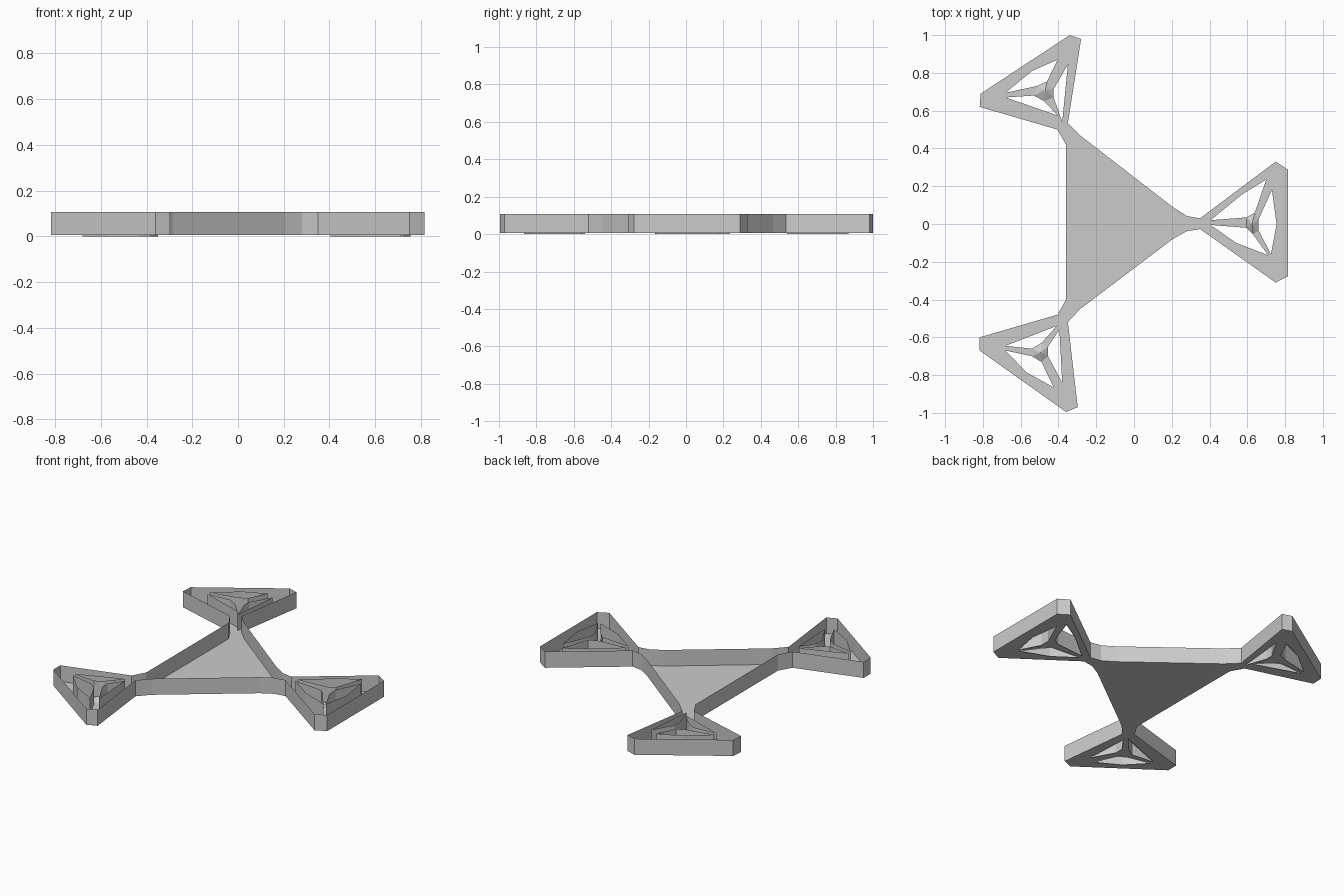
import bpy, bmesh
from mathutils import Vector

if "Cube" in bpy.data.objects:
    bpy.data.objects.remove(bpy.data.objects["Cube"])

FLOOR, TOP = 0.006, 0.107

# Outer outline, counter-clockwise from the right-hand neck
outline = [(.35, .03), (.75, .33), (.815, .288), (.815, -.277), (.75, -.31), (.35, -.027),
           (.28, -.038), (.205, -.08), (-.285, -.45), (-.35, -.52), (-.298, -.97),
           (-.36, -.995), (-.817, -.67), (-.817, -.60), (-.405, -.48), (-.36, -.40),
           (-.36, .42), (-.405, .50), (-.817, .62), (-.812, .69), (-.34, 1.0),
           (-.28, .98), (-.35, .535), (-.28, .465), (.205, .09), (.28, .042)]
# Three openings per pod: hub centre first, then the openings
pods = {
    "right_pod": ((.625, 0), [
        [(.405, .02), (.57, .155), (.70, .235), (.64, .06), (.595, .035)],
        [(.405, -.005), (.54, -.10), (.71, -.165), (.63, -.055), (.595, -.02)],
        [(.73, .18), (.755, 0), (.725, -.16), (.66, -.035), (.66, .025)]]),
    "rear_pod": ((-.47, .71), [
        [(-.68, .695), (-.54, .81), (-.405, .87), (-.46, .755), (-.515, .73)],
        [(-.35, .845), (-.38, .54), (-.425, .67), (-.425, .715)],
        [(-.68, .67), (-.53, .68), (-.475, .65), (-.405, .575)]]),
    "front_pod": ((-.495, -.68), [
        [(-.68, -.67), (-.57, -.785), (-.425, -.865), (-.49, -.73), (-.54, -.70)],
        [(-.395, -.56), (-.38, -.84), (-.455, -.70), (-.455, -.65)],
        [(-.68, -.645), (-.54, -.66), (-.49, -.63), (-.41, -.54)]]),
}


def finish(bm, name):
    mesh = bpy.data.meshes.new(name)
    bm.to_mesh(mesh)
    bm.free()
    ob = bpy.data.objects.new(name, mesh)
    bpy.context.collection.objects.link(ob)
    return ob


def loop_edges(bm, pts, z):
    vs = [bm.verts.new((x, y, z)) for x, y in pts]
    return [bm.edges.new((a, b)) for a, b in zip(vs, vs[1:] + vs[:1])]


def wall(name, loops, z0, z1):
    """Thin upright sheets along closed outlines."""
    bm = bmesh.new()
    edges = [e for pts in loops for e in loop_edges(bm, pts, z0)]
    res = bmesh.ops.extrude_edge_only(bm, edges=edges)
    verts = [g for g in res["geom"] if isinstance(g, bmesh.types.BMVert)]
    bmesh.ops.translate(bm, verts=verts, vec=(0, 0, z1 - z0))
    bmesh.ops.recalc_face_normals(bm, faces=bm.faces)
    return finish(bm, name)


# Floor plate with the openings left out
bm = bmesh.new()
edges = loop_edges(bm, outline, FLOOR)
for centre, holes in pods.values():
    for pts in holes:
        edges += loop_edges(bm, pts, FLOOR)
bmesh.ops.triangle_fill(bm, edges=edges, use_beauty=True, normal=Vector((0, 0, 1)))
bmesh.ops.dissolve_limit(bm, angle_limit=0.01, verts=bm.verts, edges=bm.edges)
finish(bm, "floor_plate")

# Outer rim
wall("outer_rim", [outline], FLOOR, TOP)

# Walls of the openings and a low raised hub in each pod
for name, (centre, holes) in pods.items():
    wall(name + "_opening_walls", holes, 0, TOP)
    bm = bmesh.new()
    c = Vector(centre)
    near = sorted((Vector(p) for pts in holes for p in pts), key=lambda p: (p - c).length)[:6]
    near.sort(key=lambda p: Vector((1, 0)).angle_signed(p - c))
    ring = [bm.verts.new((p.x, p.y, FLOOR)) for p in near]
    tip = bm.verts.new((c.x, c.y, 0.03))
    for a, b in zip(ring, ring[1:] + ring[:1]):
        bm.faces.new((b, a, tip))
    finish(bm, name + "_hub")
